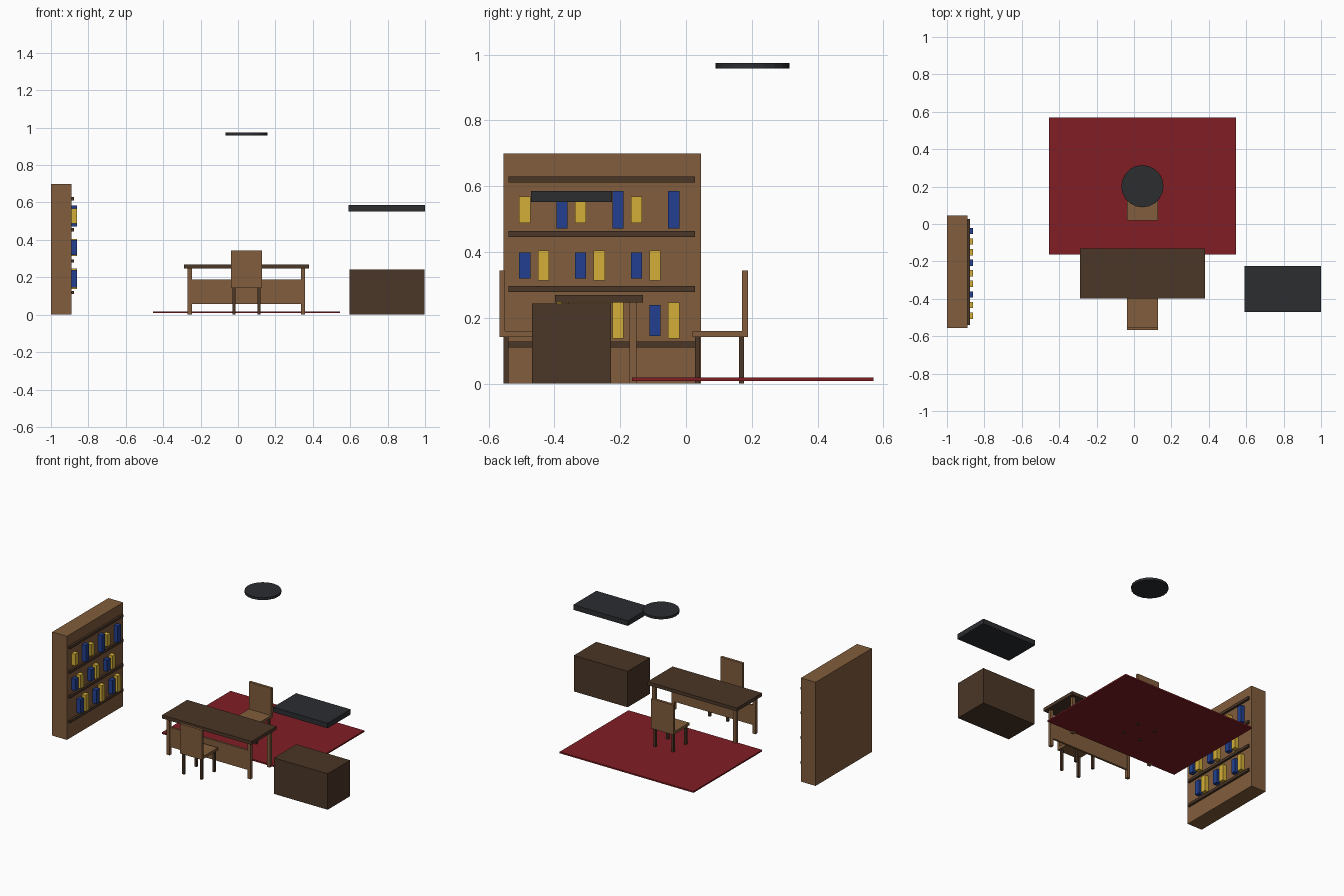
import bpy, bmesh
from math import radians

if "Cube" in bpy.data.objects:
    bpy.data.objects.remove(bpy.data.objects["Cube"])


def mat(name, rgb):
    m = bpy.data.materials.new(name)
    m.diffuse_color = (*rgb, 1)
    m.use_nodes = True
    m.node_tree.nodes["Principled BSDF"].inputs["Base Color"].default_value = m.diffuse_color
    return m


WOOD = mat("wood", (0.22, 0.11, 0.045))
DARK = mat("dark_wood", (0.07, 0.037, 0.02))
RED = mat("red_cloth", (0.22, 0.013, 0.018))
BLACK = mat("charcoal", (0.025, 0.026, 0.03))
BLUE = mat("blue_cover", (0.016, 0.051, 0.28))
YELLOW = mat("yellow_cover", (0.66, 0.43, 0.04))


def finish(bm, name, material):
    me = bpy.data.meshes.new(name)
    bm.to_mesh(me)
    bm.free()
    me.materials.append(material)
    ob = bpy.data.objects.new(name, me)
    bpy.context.collection.objects.link(ob)
    return ob


def box(name, x, y, z, material):
    """Box from (min, max) ranges on each axis."""
    bm = bmesh.new()
    bmesh.ops.create_cube(bm, size=1)
    for v in bm.verts:
        for i, (a, b) in enumerate((x, y, z)):
            v.co[i] = (a + b) / 2 + v.co[i] * (b - a)
    return finish(bm, name, material)


def around(c, half):
    return (c - half, c + half)


CX = 0.045  # shared centre line of desk, chairs, rug and lamp

# Rug
box("rug", around(CX, 0.5), (-0.164, 0.57), (0.008, 0.018), RED)

# Desk
DY = -0.264
box("desk_top", around(CX, 0.334), around(DY, 0.134), (0.246, 0.269), DARK)
for sx in (-1, 1):
    for sy in (-1, 1):
        box("desk_leg", around(CX + sx * 0.303, 0.011),
            around(DY + sy * 0.103, 0.011), (0, 0.246), WOOD)
box("desk_front_panel", around(CX, 0.303), around(DY - 0.103, 0.007),
    (0.056, 0.188), WOOD)


# Chairs, one on each side of the desk
def chair(name, cy, back):
    box(name + "_seat", around(CX, 0.083), around(cy, 0.083), (0.142, 0.16), WOOD)
    box(name + "_back", around(CX, 0.083), around(cy + back * 0.0775, 0.009),
        (0.142, 0.343), WOOD)
    for sx in (-1, 1):
        for sy in (-1, 1):
            box(name + "_leg", around(CX + sx * 0.0665, 0.0078),
                around(cy + sy * 0.0665, 0.0078), (0, 0.142), DARK)


chair("front_chair", -0.481, -1)
chair("back_chair", 0.102, 1)

# Bookcase with shelf boards
box("bookcase", (-1, -0.89), (-0.555, 0.045), (0, 0.7), WOOD)
for z in (0.119, 0.287, 0.454, 0.62):
    box("shelf", (-0.9, -0.876), (-0.54, 0.028), around(z, 0.009), DARK)

# Books: blue, yellow, gap, shifted by one place on each row
rows = [(0.192, 0.047, 0.055), (0.359, 0.040, 0.046), (0.528, 0.057, 0.040)]
for r, (z, blue_h, yellow_h) in enumerate(rows):
    for c in range(9):
        y = around(-0.49 + c * 0.0566, 0.017)
        kind = (c + r) % 3
        if kind == 1:
            box("blue_book", (-0.895, -0.861), y, around(z, blue_h), BLUE)
        elif kind == 2:
            box("yellow_book", (-0.895, -0.861), y, around(z, yellow_h), YELLOW)

# Cabinet and the slab hanging above it
box("cabinet", (0.596, 0.998), (-0.468, -0.228), (0, 0.243), DARK)
box("hanging_slab", (0.592, 1.0), (-0.471, -0.225), (0.552, 0.586), BLACK)

# Ceiling lamp disc
bm = bmesh.new()
bmesh.ops.create_cone(bm, cap_ends=True, segments=20, radius1=0.113,
                      radius2=0.113, depth=0.016)
bmesh.ops.translate(bm, verts=bm.verts, vec=(CX, 0.202, 0.966))
finish(bm, "ceiling_lamp", BLACK)
